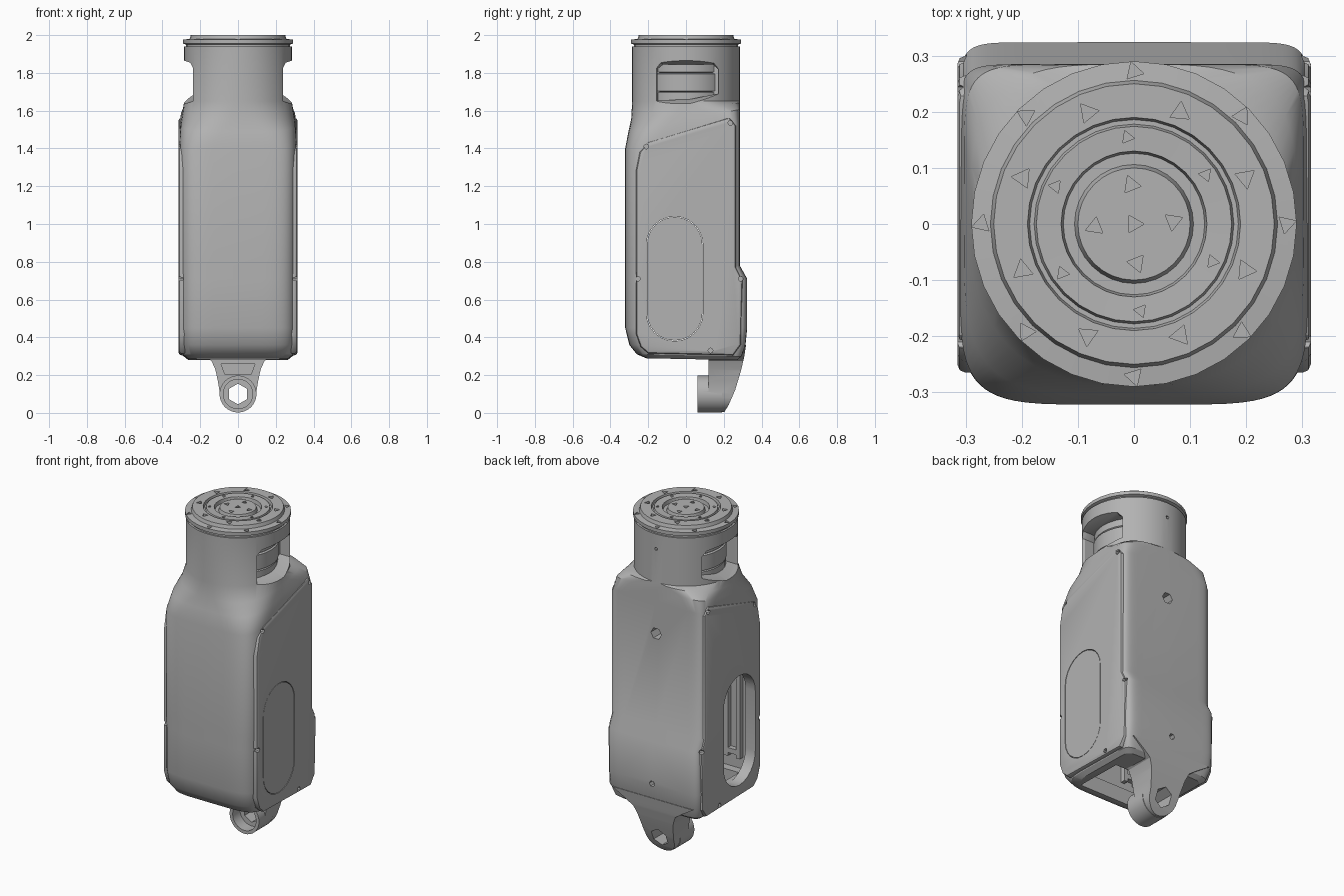
import bpy, bmesh
from math import sin, cos, pi, radians

cube = bpy.data.objects.get("Cube")
if cube:
    bpy.data.objects.remove(cube)

grey = bpy.data.materials.new("mid grey")
grey.use_nodes = True
GREY = (0.45, 0.45, 0.45, 1)
grey.diffuse_color = GREY
grey.node_tree.nodes["Principled BSDF"].inputs["Base Color"].default_value = GREY


def loft(name, rings):
    """Skin a stack of equal-length closed rings and cap both ends."""
    bm = bmesh.new()
    loops = [[bm.verts.new(p) for p in ring] for ring in rings]
    n = len(loops[0])
    for a, b in zip(loops, loops[1:]):
        for i in range(n):
            bm.faces.new((a[i], a[(i + 1) % n], b[(i + 1) % n], b[i]))
    bm.faces.new(loops[0])
    bm.faces.new(loops[-1])
    bmesh.ops.recalc_face_normals(bm, faces=bm.faces)
    mesh = bpy.data.meshes.new(name)
    bm.to_mesh(mesh)
    bm.free()
    mesh.materials.append(grey)
    ob = bpy.data.objects.new(name, mesh)
    bpy.context.collection.objects.link(ob)
    return ob


def prism(name, pts, axis, lo, hi):
    """Extrude a 2D outline along one axis."""
    place = {"x": lambda u, v, d: (d, u, v),
             "y": lambda u, v, d: (u, d, v),
             "z": lambda u, v, d: (u, v, d)}[axis]
    return loft(name, [[place(u, v, d) for u, v in pts] for d in (lo, hi)])


def rect(u0, u1, v0, v1):
    return [(u0, v0), (u1, v0), (u1, v1), (u0, v1)]


def circle(u, v, r, n=32, turn=0.0):
    return [(u + r * cos(2 * pi * i / n + turn), v + r * sin(2 * pi * i / n + turn)) for i in range(n)]


def pill(r, straight, u=-0.06, v=0.71, n=12):
    arc = [pi * i / n for i in range(n + 1)]
    top = [(u + r * cos(a), v + straight + r * sin(a)) for a in arc]
    return top + [(2 * u - p, 2 * v - q) for p, q in top]


def boolean(ob, tools, op="DIFFERENCE", keep=False):
    for tool in tools:
        mod = ob.modifiers.new("cut", "BOOLEAN")
        mod.operation, mod.solver, mod.object = op, "EXACT", tool
        bpy.context.view_layer.objects.active = ob
        bpy.ops.object.modifier_apply(modifier=mod.name)
        if not keep:
            bpy.data.objects.remove(tool)


def bevel(ob, width, segments=2):
    mod = ob.modifiers.new("soft edge", "BEVEL")
    mod.width, mod.segments = width, segments
    mod.limit_method, mod.angle_limit = "ANGLE", radians(60)
    bpy.context.view_layer.objects.active = ob
    bpy.ops.object.modifier_apply(modifier=mod.name)


def section(z, slope, half, front, back, power, n=72):
    """Superellipse ring; the front bulges while the back is squarer."""
    ring = []
    mid = (front + back) / 2
    depth = (back - front) / 2
    for i in range(n):
        c, s = cos(2 * pi * i / n), sin(2 * pi * i / n)
        p = power if s > 0 else 2 + (power - 2) * 0.32
        x = half * (1 if c > 0 else -1) * abs(c) ** (2 / p)
        y = mid + depth * (1 if s > 0 else -1) * abs(s) ** (2 / p)
        ring.append((x, y, z + slope * y))
    return ring


# Main shell: boxy grip blending into a round neck
body = loft("body_shell", [section(*row) for row in (
    (0.285, -0.02, 0.265, -0.21, 0.27, 13),
    (0.305, -0.02, 0.29, -0.26, 0.295, 13),
    (0.36, 0, 0.308, -0.30, 0.315, 13),
    (0.45, 0, 0.312, -0.322, 0.324, 13),
    (0.71, 0, 0.312, -0.322, 0.324, 13),
    (0.78, 0, 0.312, -0.322, 0.285, 13),
    (1.47, 0.22, 0.311, -0.322, 0.285, 13),
    (1.55, 0.2, 0.303, -0.305, 0.285, 8),
    (1.60, 0.15, 0.292, -0.29, 0.285, 3.5),
    (1.65, 0, 0.285, -0.285, 0.285, 2),
    (1.94, 0, 0.285, -0.285, 0.285, 2))])

# Side panels, barely proud of the shell and softened towards its corners
panel_outline = [(-0.20, 0.315), (0.25, 0.305), (0.29, 0.36), (0.30, 0.70), (0.265, 0.77),
                 (0.265, 1.52), (0.23, 1.565), (-0.20, 1.435), (-0.245, 1.38), (-0.265, 1.28),
                 (-0.265, 0.42), (-0.24, 0.35)]
panels = []
for side, name in ((1, "left_side_panel"), (-1, "right_side_panel")):
    panel = prism(name, panel_outline, "x", side * 0.27, side * 0.315)
    bevel(panel, 0.015)
    panels.append(panel)

# Hollow interior, open at the bottom
boolean(body, [prism("cavity", rect(-0.25, 0.25, -0.24, 0.22), "z", 0.38, 1.15),
               prism("bottom_opening", rect(-0.22, 0.22, -0.19, 0.11), "z", 0.2, 0.5)])

# Pill openings and screw pits through shell and panels
cutters = [prism("pill_cutter", pill(0.15, 0.18), "x", -0.5, 0.5)]
for y, z in ((0.235, 1.535), (-0.21, 1.41), (0.13, 0.33), (-0.255, 0.71), (0.29, 0.71)):
    for side in (1, -1):
        cutters.append(prism("screw_pit", circle(y, z, 0.013, 8), "x", side * 0.29, side * 0.4))
for ob in [body] + panels:
    boolean(ob, cutters, keep=True)
for tool in cutters:
    bpy.data.objects.remove(tool)

# Closed pill cover on the left side
prism("pill_cover", pill(0.147, 0.18), "x", 0.25, 0.314)

# Neck windows with flared rims, and holes in the back
window = [(-0.15, 1.655), (0.02, 1.66), (0.17, 1.69), (0.17, 1.82), (0.14, 1.845), (-0.12, 1.845), (-0.15, 1.82)]


def window_ring(x, grow):
    return [(x, 0.01 + (y - 0.01) * grow, 1.755 + (z - 1.755) * grow) for y, z in window]


boolean(body, [loft("window_cut", [window_ring(s * 0.16, 1), window_ring(s * 0.225, 1), window_ring(s * 0.30, 1.28)])
               for s in (1, -1)])
boolean(body, [prism("back_hole", circle(0, z, r, 6), "y", d, 0.4)
               for z, r, d in ((1.34, 0.035, 0.2), (0.45, 0.018, 0.29), (1.85, 0.01, 0.26))])


def lathe(name, profile, n=32):
    return loft(name, [[(x, y, z) for x, y in circle(0, 0, r, n)] for r, z in profile])


# Ribbed drum seen through the windows
lathe("inner_drum", [(0.218, 1.6), (0.218, 1.695), (0.212, 1.70), (0.222, 1.705), (0.222, 1.795),
                     (0.212, 1.80), (0.218, 1.805), (0.218, 1.9)])

# Stepped round cap
cap = lathe("top_cap", [(0.275, 1.92), (0.275, 1.95), (0.29, 1.955), (0.29, 1.976), (0.256, 1.98),
                        (0.25, 2.0), (0.19, 2.0), (0.186, 1.984), (0.178, 1.984), (0.174, 1.998),
                        (0.13, 1.996), (0.126, 1.975), (0.106, 1.975), (0.1, 1.996)])
pits = [prism("cap_centre_pit", circle(0, 0, 0.018, 3), "z", 1.975, 2.1)]
for radius, count, turn, size in ((0.215, 8, pi / 8, 0.02), (0.272, 8, 0, 0.018),
                                  (0.155, 6, 0.6, 0.013), (0.07, 4, 0.07, 0.018)):
    for i in range(count):
        a = 2 * pi * i / count + turn
        pits.append(prism("cap_pit", circle(radius * cos(a), radius * sin(a), size, 3, a + 0.3), "z", 1.965, 2.1))
boolean(cap, pits)

# Slotted rail frame on the inside of the front wall
for x in (-0.2, -0.12):
    prism("inner_rail", rect(x - 0.012, x + 0.012, -0.25, -0.21), "z", 0.45, 1.0)
for z in (0.47, 0.95):
    prism("inner_crossbar", rect(-0.2, -0.12, -0.25, -0.21), "z", z, z + 0.03)

# Hanging lug: flared front outline trimmed by a curved side outline
arc = [(0.095 * cos(a), 0.1 + 0.095 * sin(a)) for a in [-pi * i / 16 for i in range(17)]]
flare = [(0.27, 0.36), (0.19, 0.31), (0.14, 0.275), (0.12, 0.23), (0.107, 0.17)]
lug = prism("hanging_lug", flare + arc + [(-x, z) for x, z in reversed(flare)], "y", 0.0, 0.4)
side_outline = [(0.12, 0.36), (0.12, 0.0), (0.20, 0.0), (0.225, 0.04), (0.26, 0.12), (0.29, 0.22), (0.307, 0.29),
                (0.318, 0.36)]
boolean(lug, [prism("lug_side", side_outline, "x", -0.3, 0.3)], "INTERSECT")
boolean(lug, [prism("lug_boss", circle(0, 0.1, 0.098), "y", 0.06, 0.19)], "UNION")
boolean(lug, [prism("lug_bore", circle(0, 0.1, 0.055, 6, pi / 6), "y", 0.0, 0.4),
              prism("lug_counterbore", circle(0, 0.1, 0.078), "y", 0.0, 0.13),
              prism("lug_pocket", [(-0.07, 0.205), (0.07, 0.205), (0.09, 0.26), (-0.09, 0.26)], "y", 0.0, 0.15)])

# Shared finish: smooth curves, crisp edges
bpy.ops.object.select_all(action="DESELECT")
for ob in bpy.context.collection.objects:
    if ob.type == "MESH":
        ob.select_set(True)
        bpy.context.view_layer.objects.active = ob
bpy.ops.object.shade_smooth_by_angle(angle=radians(30))
